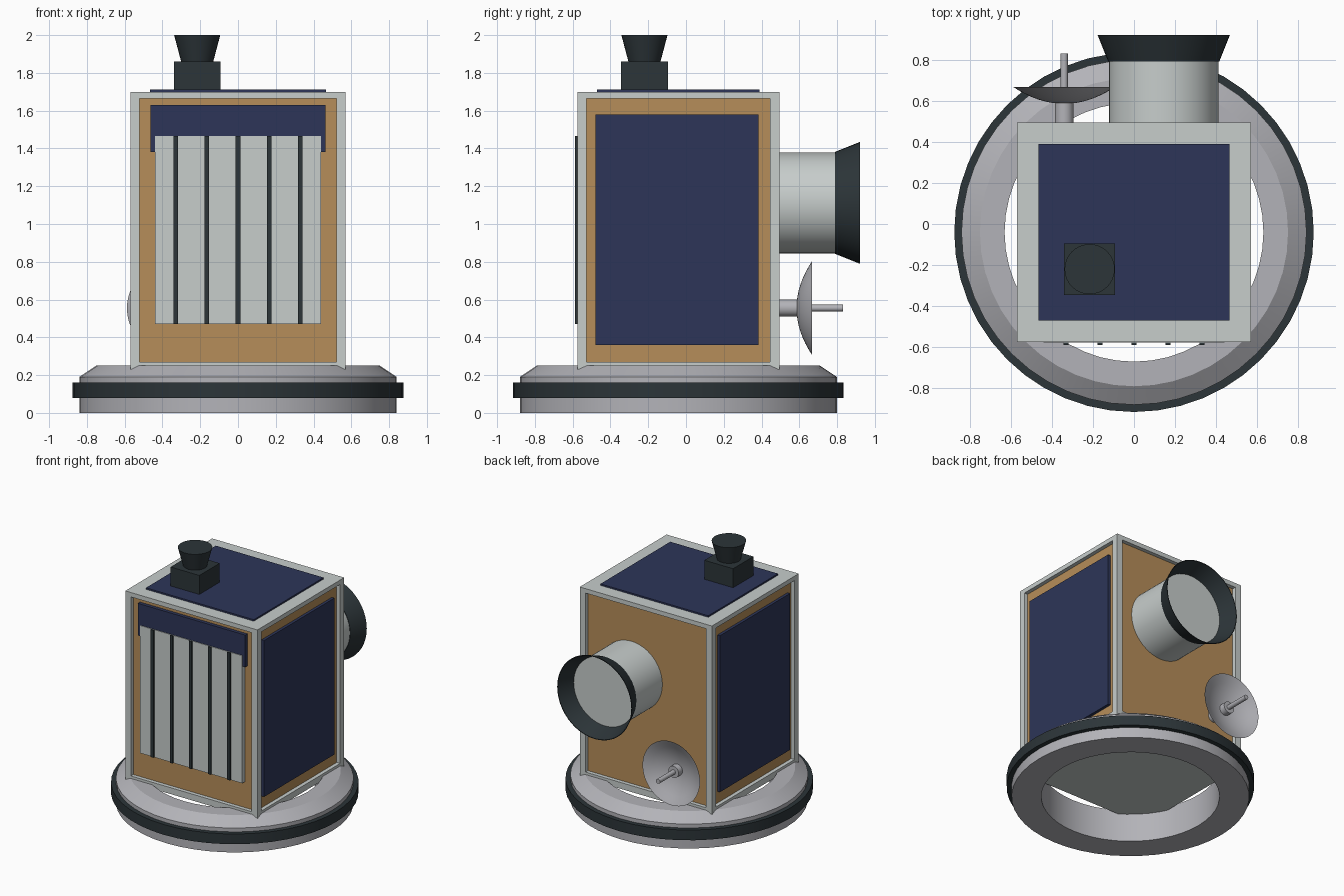
import bpy, bmesh, math
from mathutils import Matrix, Vector

cube = bpy.data.objects.get("Cube")
if cube:
    bpy.data.objects.remove(cube, do_unlink=True)


def material(name, r, g, b):
    m = bpy.data.materials.new(name)
    m.diffuse_color = (r, g, b, 1)
    m.use_nodes = True
    bsdf = next(n for n in m.node_tree.nodes if n.type == 'BSDF_PRINCIPLED')
    bsdf.inputs["Base Color"].default_value = (r, g, b, 1)
    bsdf.inputs["Roughness"].default_value = 0.7
    return m


WHITE = material("pale grey paint", 0.57, 0.61, 0.60)
METAL = material("bare metal grey", 0.45, 0.45, 0.48)
GOLD = material("gold foil", 0.47, 0.27, 0.10)
NAVY = material("navy panel", 0.026, 0.036, 0.098)
DARK = material("dark slate", 0.025, 0.035, 0.040)


def finish(name, bm, *mats, smooth=False):
    bmesh.ops.recalc_face_normals(bm, faces=bm.faces)
    mesh = bpy.data.meshes.new(name)
    bm.to_mesh(mesh)
    bm.free()
    obj = bpy.data.objects.new(name, mesh)
    bpy.context.collection.objects.link(obj)
    for m in mats:
        mesh.materials.append(m)
    if smooth:
        bpy.ops.object.select_all(action='DESELECT')
        obj.select_set(True)
        bpy.context.view_layer.objects.active = obj
        bpy.ops.object.shade_smooth_by_angle(angle=math.radians(30))
    return obj


def box_mesh(lo, hi):
    bm = bmesh.new()
    lo, hi = Vector(lo), Vector(hi)
    bmesh.ops.create_cube(bm, size=1, matrix=Matrix.Translation((lo + hi) / 2)
                          @ Matrix.Diagonal((*(hi - lo), 1)))
    return bm


def box(name, lo, hi, mat):
    return finish(name, box_mesh(lo, hi), mat)


def lathe(name, profile, origin, mat, along_y=False, steps=48):
    """Spin a (radius, height) profile about z, or about y when along_y is set."""
    bm = bmesh.new()
    verts = [bm.verts.new((r, 0, h)) for r, h in profile]
    edges = [bm.edges.new(pair) for pair in zip(verts, verts[1:])]
    bmesh.ops.spin(bm, geom=verts + edges, cent=(0, 0, 0), axis=(0, 0, 1),
                   angle=math.tau, steps=steps)
    bmesh.ops.remove_doubles(bm, verts=bm.verts, dist=1e-4)
    turn = Matrix.Rotation(-math.pi / 2, 4, 'X') if along_y else Matrix()
    bm.transform(Matrix.Translation(origin) @ turn)
    return finish(name, bm, mat, smooth=True)


CY = -0.04          # y of the main axis
HX, HY = 0.57, 0.535  # body half sizes
TOP = 1.70

# Base ring with a chamfered top edge, and the dark band round it
lathe("base_ring", [(0.63, 0), (0.84, 0), (0.84, 0.19), (0.75, 0.25), (0.63, 0.25), (0.63, 0)],
      (0, CY, 0), METAL)
lathe("base_band", [(0.83, 0.08), (0.875, 0.08), (0.875, 0.16), (0.83, 0.16), (0.83, 0.08)],
      (0, CY, 0), DARK)

# Body: frame with recessed gold walls
bm = box_mesh((-HX, CY - HY, 0.22), (HX, CY + HY, TOP))
walls = [f for f in bm.faces if abs(f.normal.z) < 0.5]
for wall in walls:
    bmesh.ops.inset_individual(bm, faces=[wall], thickness=0.07)
    for v in wall.verts:
        if v.co.z > 1:
            v.co.z += 0.015
    inward = -0.03 * wall.normal
    wall.material_index = 1
    new = bmesh.ops.extrude_discrete_faces(bm, faces=[wall])["faces"][0]
    new.material_index = 1
    bmesh.ops.translate(bm, verts=new.verts, vec=inward)
    for edge in new.edges:
        for f in edge.link_faces:
            if f != new:
                f.material_index = 0
finish("body_frame", bm, WHITE, GOLD)

# Navy panels on both sides and the roof
for side, name in ((1, "left_panel"), (-1, "right_panel")):
    xs = sorted((side * 0.53, side * 0.562))
    box(name, (xs[0], -0.48, 0.36), (xs[1], 0.385, 1.58), NAVY)
box("roof_panel", (-0.465, -0.47, TOP - 0.01), (0.465, 0.39, TOP + 0.012), NAVY)

# Front: navy header and louvre plate with dark strips
box("front_header", (-0.463, -0.572, 1.38), (0.463, -0.53, 1.63), NAVY)
box("louvre_plate", (-0.44, -0.577, 0.47), (0.44, -0.53, 1.465), WHITE)
for i in range(5):
    x = (i - 2) * 0.165
    box(f"louvre_strip_{i + 1}", (x - 0.012, -0.588, 0.47), (x + 0.012, -0.57, 1.465), DARK)

# Roof sensor: block with a flared head
box("sensor_block", (-0.34, -0.345, TOP), (-0.092, -0.095, 1.86), DARK)
lathe("sensor_head", [(0, 1.86), (0.085, 1.86), (0.122, 2.0), (0, 2.0)],
      (-0.216, -0.22, 0), DARK, steps=32)

# Rear drum with an open flared hood
drum = (0.145, 0, 1.112)
lathe("rear_drum", [(0, 0.45), (0.267, 0.45), (0.267, 0.795), (0, 0.795)], drum, WHITE, True)
lathe("rear_hood", [(0.265, 0.79), (0.270, 0.79), (0.322, 0.92), (0.317, 0.92), (0.265, 0.79)],
      drum, DARK, True)

# Rear dish: bowl, mount and feed rod
dish = (-0.34, 0, 0.555)
R, DEPTH = 0.248, 0.082
bowl = [(R * i / 8, 0.585 + DEPTH * (i / 8) ** 2) for i in range(9)]
inner = [(r, h + 0.004) for r, h in reversed(bowl[:-1])]
lathe("dish_bowl", bowl + inner, dish, METAL, True)
lathe("dish_mount", [(0, 0.45), (0.045, 0.45), (0.045, 0.64), (0, 0.64)], dish, METAL, True, 24)
lathe("dish_feed_rod", [(0, 0.63), (0.018, 0.63), (0.018, 0.83), (0, 0.83)], dish, METAL, True, 16)
